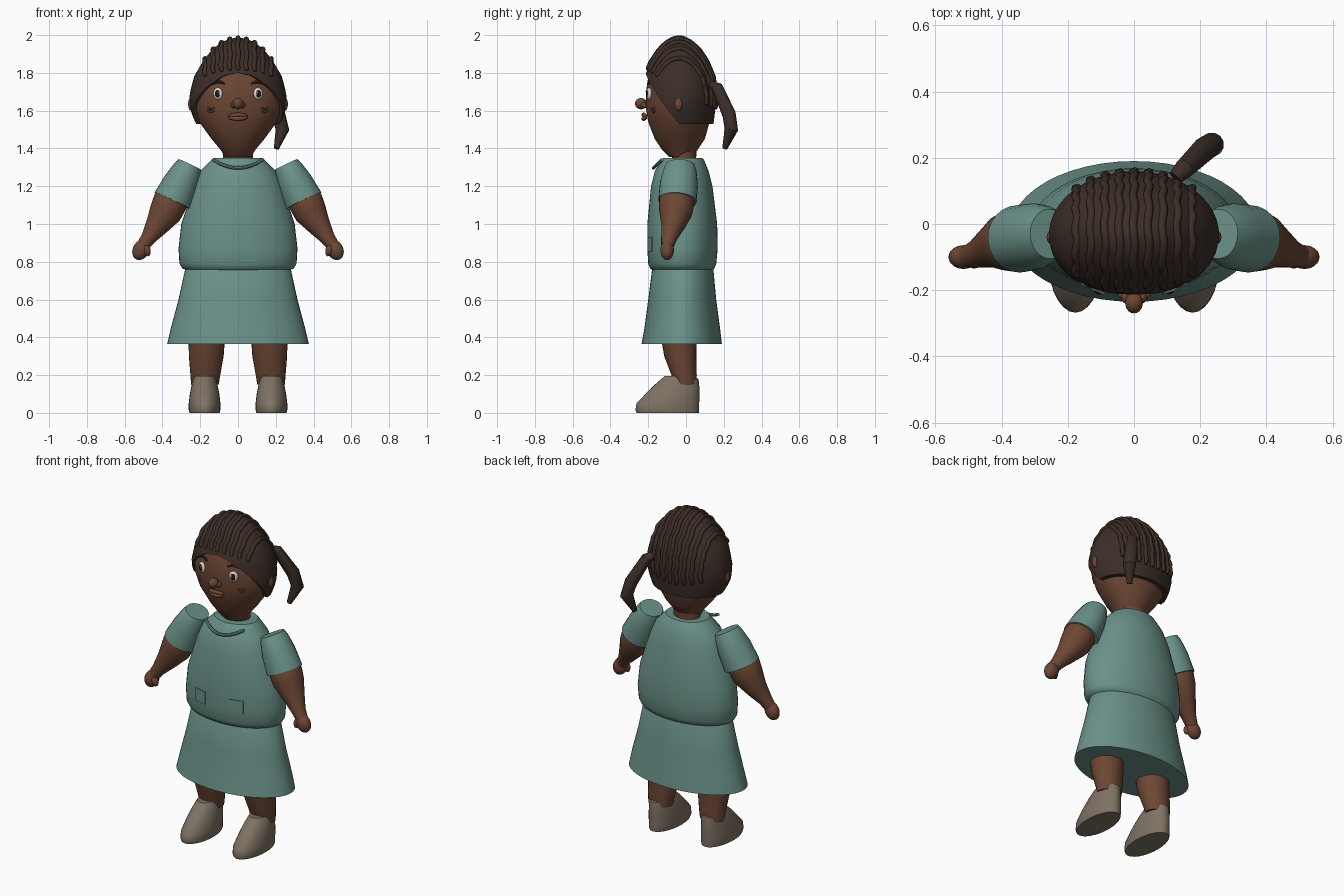
import bpy, bmesh, math
from mathutils import Vector, Matrix

if "Cube" in bpy.data.objects:
    bpy.data.objects.remove(bpy.data.objects["Cube"])


def mat(name, rgb):
    m = bpy.data.materials.new(name)
    m.diffuse_color = (*rgb, 1)
    m.use_nodes = True
    m.node_tree.nodes["Principled BSDF"].inputs["Base Color"].default_value = m.diffuse_color
    return m


TEAL = mat("teal cloth", (0.145, 0.285, 0.25))
SKIN = mat("brown skin", (0.15, 0.062, 0.034))
LIP = mat("lip brown", (0.17, 0.065, 0.04))
HAIR = mat("dark hair", (0.045, 0.027, 0.02))
SHOE = mat("taupe shoe", (0.21, 0.17, 0.125))
WHITE = mat("eye white", (0.75, 0.72, 0.68))
DARK = mat("eye dark", (0.012, 0.009, 0.008))


def finish(name, bm, material, mirror=False, angle=40):
    bmesh.ops.recalc_face_normals(bm, faces=bm.faces)
    me = bpy.data.meshes.new(name)
    bm.to_mesh(me)
    bm.free()
    ob = bpy.data.objects.new(name, me)
    bpy.context.collection.objects.link(ob)
    me.materials.append(material)
    bpy.ops.object.select_all(action='DESELECT')
    ob.select_set(True)
    bpy.context.view_layer.objects.active = ob
    bpy.ops.object.shade_smooth_by_angle(angle=math.radians(angle))
    if mirror:
        ob.modifiers.new("mirror", 'MIRROR').use_mirror_merge = False
    return ob


def loft(name, rings, material, caps=True, **kw):
    """Bridge closed rings of equal length."""
    bm = bmesh.new()
    vs = [[bm.verts.new(p) for p in r] for r in rings]
    n = len(vs[0])
    for a, b in zip(vs, vs[1:]):
        for i in range(n):
            bm.faces.new((a[i], a[(i + 1) % n], b[(i + 1) % n], b[i]))
    if caps:
        bm.faces.new(vs[0])
        bm.faces.new(vs[-1])
    return finish(name, bm, material, **kw)


def tube(name, pts, radii, material, ref=(0, 1, 0), n=20, flat=False, **kw):
    """Sweep ellipses; radii = (across, along ref) per point."""
    P, ref, rings = [Vector(p) for p in pts], Vector(ref), []
    for i, p in enumerate(P):
        t = Vector((0, 0, 1)) if flat else (P[min(i + 1, len(P) - 1)] - P[max(i - 1, 0)]).normalized()
        u = (ref - t * ref.dot(t)).normalized()
        v = t.cross(u)
        ru = radii[i] if isinstance(radii[i], tuple) else (radii[i], radii[i])
        rings.append([p + v * ru[0] * math.cos(a) + u * ru[1] * math.sin(a)
                      for a in (2 * math.pi * k / n for k in range(n))])
    return loft(name, rings, material, **kw)


def ball(name, c, r, material, rot=(0, 'Z'), seg=20, **kw):
    bm = bmesh.new()
    m = Matrix.Translation(c) @ Matrix.Rotation(math.radians(rot[0]), 4, rot[1]) @ Matrix.Diagonal((*r, 1))
    bmesh.ops.create_uvsphere(bm, u_segments=seg, v_segments=seg // 2 + 2, radius=1, matrix=m)
    return finish(name, bm, material, **kw)


def interp(table, z):
    """Linear lookup in rows sorted by rising first value."""
    if z <= table[0][0]:
        return table[0][1:]
    for a, b in zip(table, table[1:]):
        if z <= b[0]:
            f = (z - a[0]) / (b[0] - a[0])
            return tuple(p + (q - p) * f for p, q in zip(a[1:], b[1:]))
    return table[-1][1:]


def on(table, z, a):
    """Point at angle a (0 = front) of the oval section at height z."""
    w, f, b = interp(table, z)
    return Vector((w * math.sin(a), (f + b) / 2 - (b - f) / 2 * math.cos(a), z))


def front_y(table, x, z):
    w, f, b = interp(table, z)
    return (f + b) / 2 - (b - f) / 2 * math.sqrt(max(0, 1 - (x / w) ** 2))


def oval_body(name, table, material, n=48, **kw):
    return loft(name, [[on(table, r[0], 2 * math.pi * k / n) for k in range(n)] for r in table], material, **kw)


# Profiles: height, half width, front y, back y
tunic = [(.75, .26, -.17, .135), (.765, .295, -.19, .15), (.79, .31, -.2, .16), (.87, .315, -.205, .168),
         (1.0, .30, -.205, .165), (1.2, .235, -.185, .14), (1.28, .20, -.165, .12), (1.34, .14, -.13, .095),
         (1.35, .13, -.12, .085)]
skirt = [(.365, .375, -.235, .19), (.45, .355, -.22, .18), (.6, .315, -.2, .16), (.76, .28, -.18, .145),
         (.8, .25, -.16, .13)]
head = [(1.355, .07, -.09, .03), (1.39, .09, -.125, .06), (1.45, .14, -.165, .1), (1.54, .205, -.2, .125),
        (1.62, .238, -.214, .143), (1.70, .242, -.212, .143), (1.78, .22, -.2, .13), (1.86, .17, -.16, .095),
        (1.93, .1, -.1, .03), (1.96, .03, -.06, -.01)]
cap = [(1.53, .222, -.21, .145), (1.60, .252, -.224, .155), (1.68, .258, -.227, .16), (1.78, .233, -.22, .145),
       (1.86, .187, -.185, .112), (1.92, .14, -.145, .072), (1.96, .092, -.105, .03), (1.98, .045, -.07, -.005),
       (1.988, .001, -.036, -.034)]

# Clothes
oval_body("tunic", tunic, TEAL)
oval_body("skirt", skirt, TEAL)
tube("sleeve", [(.255, -.03, 1.315), (.267, -.031, 1.29), (.30, -.037, 1.222), (.348, -.045, 1.122)],
     [(.065, .075), (.076, .086), (.092, .1), (.104, .102)], TEAL, mirror=True, n=24)
arc = [i / 8 for i in range(-8, 9)]
tube("collar_trim", [(.13 * t, -.172 + .045 * t * t, 1.297 + .043 * t * t) for t in arc], [.009] * 17, TEAL, n=8)

# Pockets: thin plates following the tunic front
bm = bmesh.new()
cols = [.082 + .08 * i / 4 for i in range(5)]
grid = [[[bm.verts.new((x, front_y(tunic, x, z) - d, z)) for x in cols] for z in (.855, .87, .932)] for d in (-.004, .005)]
for g in grid:
    for j in range(2):
        for i in range(4):
            bm.faces.new((g[j][i], g[j][i + 1], g[j + 1][i + 1], g[j + 1][i]))
bmesh.ops.bridge_loops(bm, edges=[e for e in bm.edges if e.is_boundary])
finish("pocket", bm, TEAL, mirror=True)

# Arms and hands
tube("arm", [(.33, -.042, 1.16), (.36, -.05, 1.115), (.385, -.055, 1.06), (.43, -.07, .99), (.475, -.09, .925),
             (.503, -.098, .885)],
     [(.085, .085), (.092, .095), (.087, .088), (.062, .062), (.04, .042), (.034, .034)], SKIN, mirror=True)
ball("hand", (.515, -.1, .862), (.043, .036, .055), SKIN, rot=(-25, 'Y'), mirror=True)
ball("thumb", (.483, -.115, .862), (.02, .02, .034), SKIN, rot=(15, 'Y'), seg=12, mirror=True)

# Legs and shoes
tube("leg", [(.165, -.04, .42), (.168, -.03, .3), (.173, -.01, .2), (.175, -.005, .15)],
     [(.098, .097), (.092, .085), (.079, .067), (.073, .06)], SKIN, flat=True, n=24, mirror=True)
shoe = [(0, -.262, .068, .08), (.015, -.268, .07, .084), (.05, -.262, .07, .084), (.1, -.215, .071, .078),
        (.15, -.165, .07, .068), (.18, -.13, .066, .06), (.195, -.112, .03, .05)]
tube("shoe", [(.177, (f + b) / 2, z) for z, f, b, w in shoe], [(w, (b - f) / 2) for z, f, b, w in shoe],
     SHOE, flat=True, n=28, mirror=True)

# Head
tube("neck", [(0, -.01, 1.32), (0, -.01, 1.45)], [(.08, .062), (.08, .07)], SKIN, flat=True)
oval_body("head", head, SKIN)
ball("ear", (.248, -.04, 1.635), (.016, .021, .036), SKIN, mirror=True)

# Hair cap: runs from the crown down to an arched hairline
hairline = [(0, 1.80), (20, 1.785), (40, 1.73), (63, 1.64), (88, 1.53), (180, 1.53)]
angles = [2 * math.pi * k / 64 for k in range(64)]
ends = [interp(hairline, math.degrees(min(a, 2 * math.pi - a)))[0] for a in angles]
rings = [[on(cap, 1.988 - (1.988 - e) * (i / 16) ** 1.7, a) for a, e in zip(angles, ends)] for i in range(17)]
rings.append([on(head, e, a) * .5 + Vector((0, -.0175, e / 2)) for a, e in zip(angles, ends)])
loft("hair_cap", rings, HAIR, caps=False)


# Braids: wavy rows running over the crown
def braid_point(x, p):
    lo, hi = 0, .5
    for _ in range(20):
        r = (lo + hi) / 2
        y, z = -.035 - r * math.cos(p), 1.7 + r * math.sin(p)
        w, f, b = interp(cap, z)
        inside = z < 1.988 and (x / w) ** 2 + ((y - (f + b) / 2) / ((b - f) / 2)) ** 2 < 1
        lo, hi = (r, hi) if inside else (lo, r)
    return Vector((x + .003 * math.sin(p * 14), y, z))


for i in range(9):
    x = .0435 * (i - 4)
    path = [braid_point(x, math.radians(34 + 172 * k / 48)) for k in range(49)]
    tube(f"braid_{i + 1}", path, [.008] + [.0125] * 47 + [.008], HAIR, ref=(1, 0, 0), n=8, angle=60)

# Pigtail at the back
tube("pigtail", [(.125, .14, 1.735), (.15, .165, 1.725), (.215, .228, 1.58), (.235, .24, 1.5), (.203, .205, 1.40)],
     [.022, .03, .037, .037, .014], HAIR, ref=(1, -1, 0), n=12, angle=30)

# Face
ex, ez = .107, 1.69
ey = front_y(head, ex, ez)
ball("eye", (ex, ey - .002, ez), (.026, .013, .032), WHITE, rot=(22, 'Z'), mirror=True)
ball("iris", (ex + .002, ey - .011, ez), (.014, .007, .021), DARK, rot=(22, 'Z'), seg=14, mirror=True)
ball("eye_glint", (ex - .003, ey - .017, ez + .008), (.004, .003, .005), WHITE, seg=8, mirror=True)
brow = [(.07, 1.742), (.095, 1.753), (.12, 1.75), (.148, 1.735)]
tube("eyebrow", [(x, front_y(head, x, z) - .004, z) for x, z in brow], [.005, .008, .008, .004], HAIR,
     ref=(0, 0, 1), n=8, mirror=True)
ball("nose", (0, -.238, 1.637), (.027, .032, .03), SKIN)
ball("nostril", (.024, -.222, 1.628), (.015, .018, .016), SKIN, seg=12, mirror=True)
for nm, z0, bow, r in (("upper_lip", 1.578, -.006, .009), ("lower_lip", 1.558, .008, .0095)):
    tube(nm, [(.05 * t, -.224 + .016 * t * t, z0 + bow * t * t) for t in arc],
         [.003 + r * (1 - t * t) ** .5 for t in arc], LIP, ref=(0, 0, 1), n=10)
for nm, z0 in (("cheek_fold_upper", 1.614), ("cheek_fold_lower", 1.598)):
    pts = [(.125, z0), (.145, z0 - .005), (.163, z0 + .004)]
    tube(nm, [(x, front_y(head, x, z) - .001, z) for x, z in pts], [.003, .006, .003], SKIN,
         ref=(0, 0, 1), n=8, mirror=True)
